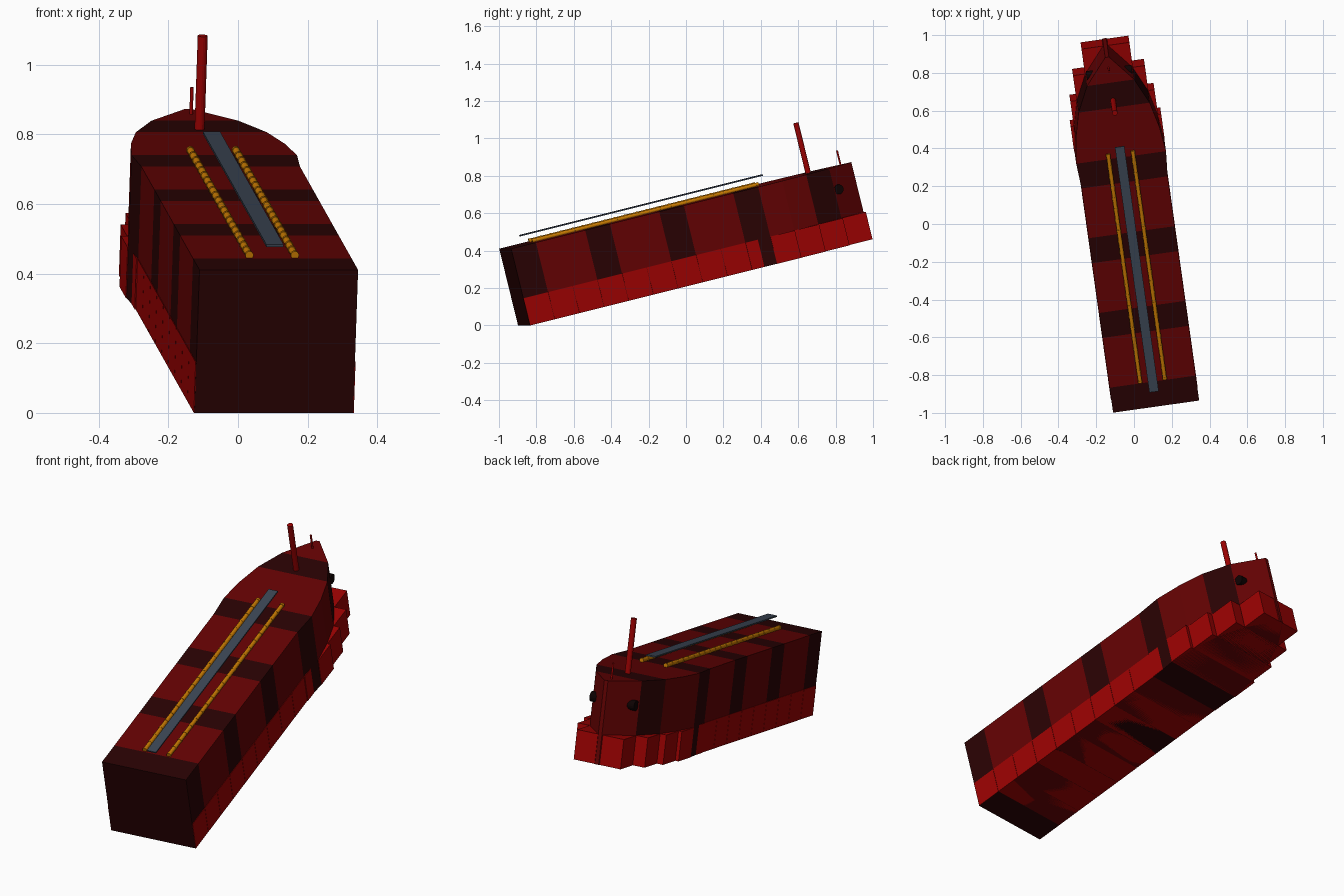
import bpy, bmesh, math
from mathutils import Matrix, Vector

if "Cube" in bpy.data.objects:
    bpy.data.objects.remove(bpy.data.objects["Cube"])

# Ship is built level (x across, y towards the bow, z up from the keel), then yawed and pitched
POSE = (Matrix.Translation((0.103, -0.866, 0.0))
        @ Matrix.Rotation(math.radians(8.0), 4, 'Z')
        @ Matrix.Rotation(math.radians(13.9), 4, 'X'))
STEP = 0.1372          # length of one hull segment
N = 14                 # number of segments
H = 0.423              # hull height
BOW = [0.230, 0.240, 0.223, 0.190, 0.126, 0.010]   # half widths of the last six stations
HALF = [0.230] * (N + 1 - len(BOW)) + BOW


def material(name, r, g, b):
    m = bpy.data.materials.new(name)
    m.diffuse_color = (r, g, b, 1)
    m.use_nodes = True
    m.node_tree.nodes["Principled BSDF"].inputs["Base Color"].default_value = m.diffuse_color
    return m


MAROON = material("maroon", 0.125, 0.0006, 0.0008)
DARK = material("dark_maroon", 0.022, 0.0006, 0.0008)
RED = material("red", 0.325, 0.0004, 0.0004)
STEEL = material("steel_grey", 0.045, 0.062, 0.090)
GOLD = material("gold", 0.560, 0.190, 0.0005)
BLACK = material("near_black", 0.004, 0.0006, 0.0006)


def finish(name, bm, *mats):
    bmesh.ops.recalc_face_normals(bm, faces=bm.faces)
    bm.transform(POSE)
    me = bpy.data.meshes.new(name)
    bm.to_mesh(me)
    bm.free()
    for m in mats:
        me.materials.append(m)
    ob = bpy.data.objects.new(name, me)
    bpy.context.collection.objects.link(ob)
    return ob


def add_box(bm, lo, hi):
    lo, hi = Vector(lo), Vector(hi)
    mat = Matrix.Translation((lo + hi) / 2) @ Matrix.Diagonal((*(hi - lo), 1))
    bmesh.ops.create_cube(bm, size=1, matrix=mat)


def add_rod(bm, a, b, r, sides):
    a, b = Vector(a), Vector(b)
    rot = (b - a).to_track_quat('Z', 'Y').to_matrix().to_4x4()
    bmesh.ops.create_cone(bm, cap_ends=True, segments=sides, radius1=r, radius2=r,
                          depth=(b - a).length,
                          matrix=Matrix.Translation((a + b) / 2) @ rot)


# Hull: cross-sections bridged along the length, every third segment dark
bm = bmesh.new()
rings = []
for i, w in enumerate(HALF):
    y = i * STEP + (0.003 if i == N else 0)
    rings.append([bm.verts.new(p) for p in
                  ((-w, y, 0), (w, y, 0), (w, y, H), (-w, y, H))])
for i in range(N):
    for k in range(4):
        f = bm.faces.new((rings[i][k], rings[i][(k + 1) % 4],
                          rings[i + 1][(k + 1) % 4], rings[i + 1][k]))
        f.material_index = 1 if i % 3 == 0 else 0
bm.faces.new(rings[0]).material_index = 1
bm.faces.new(rings[-1])
finish("hull", bm, MAROON, DARK)

# Lower armour blocks: stepped boxes, one per segment, with hairline gaps
bm = bmesh.new()
for i in range(N):
    w = HALF[i] + (0.005 if i == 9 else 0.002)
    add_box(bm, (-w, i * STEP + 0.001, 0), (w, (i + 1) * STEP - 0.001, 0.15))
finish("lower_blocks", bm, RED)

# Raised walkway plate floating over the deck
bm = bmesh.new()
add_box(bm, (-0.025, 0.094, 0.468), (0.025, 1.443, 0.475))
finish("walkway", bm, STEEL)

# Deck pipes: a smooth run with collars
for side, name in ((-1, "left_deck_pipe"), (1, "right_deck_pipe")):
    bm = bmesh.new()
    x, z = side * 0.066, 0.431
    add_rod(bm, (x, 0.142, z), (x, 1.402, z), 0.0105, 16)
    for i in range(22):
        y = 0.142 + i * 0.0594
        add_rod(bm, (x, y, z), (x, y + 0.012, z), 0.0118, 16)
    finish(name, bm, GOLD)

# Tall mast and small bow antenna
bm = bmesh.new()
add_rod(bm, (0, 1.685, 0.41), (0, 1.685, 0.699), 0.0145, 16)
finish("mast", bm, RED)
bm = bmesh.new()
add_rod(bm, (0, 1.865, 0.41), (0, 1.865, 0.502), 0.005, 12)
finish("bow_antenna", bm, RED)

# Round anchor ports on both bow sides
for side, name in ((-1, "left_anchor_port"), (1, "right_anchor_port")):
    bm = bmesh.new()
    add_rod(bm, (side * 0.07, 1.808, 0.302), (side * 0.122, 1.808, 0.302), 0.026, 16)
    finish(name, bm, BLACK)
